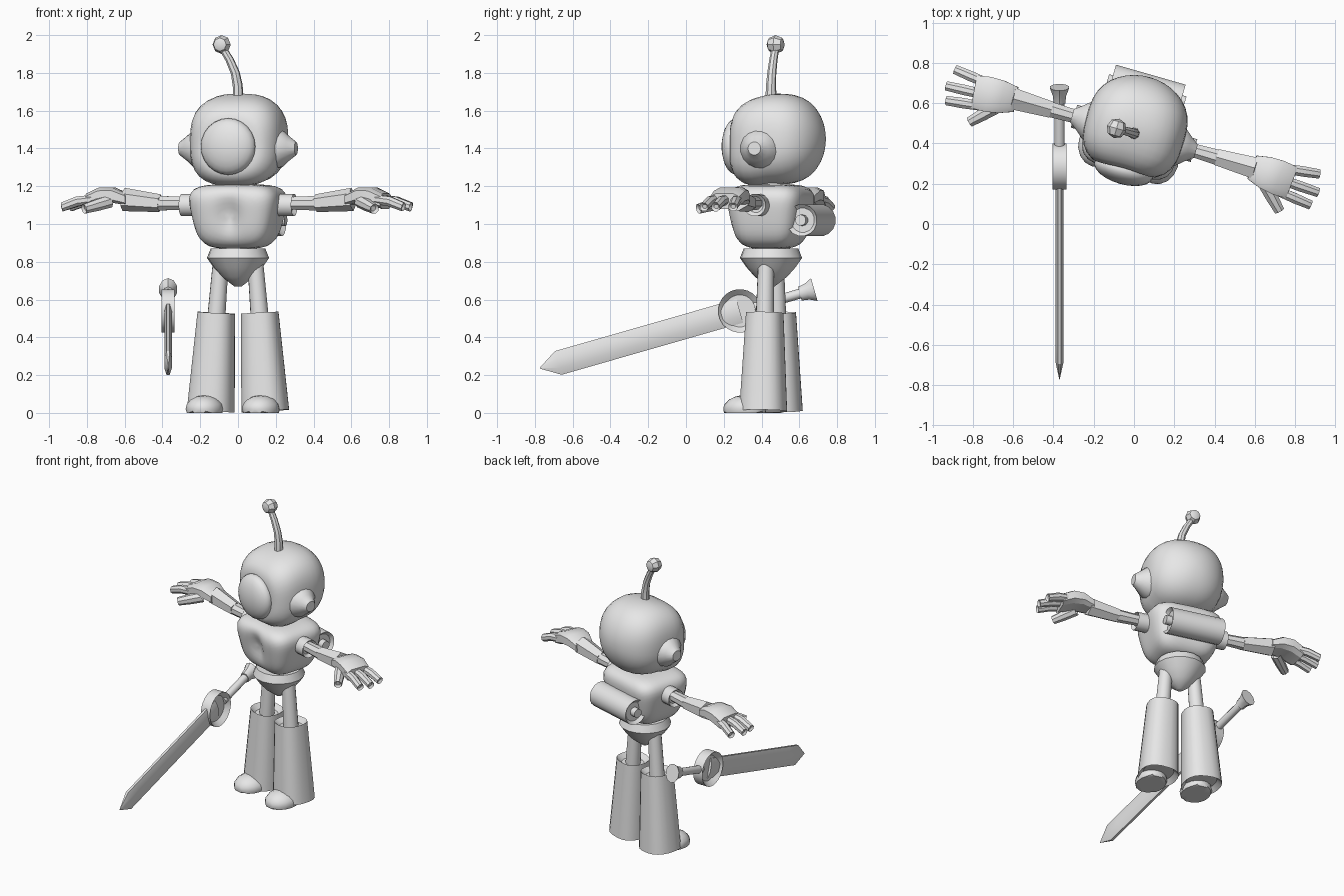
import bpy, bmesh
from math import cos, sin, pi, exp, radians, copysign
from mathutils import Matrix, Vector

cube = bpy.data.objects.get("Cube")
if cube:
    bpy.data.objects.remove(cube, do_unlink=True)

grey = bpy.data.materials.new("plain grey")
grey.use_nodes = True
grey.diffuse_color = (.8, .8, .8, 1)
grey.node_tree.nodes["Principled BSDF"].inputs["Base Color"].default_value = grey.diffuse_color

# The figure is turned a little; the sword is tilted beside it
BODY = Matrix.Translation((0, .45, 0)) @ Matrix.Rotation(radians(-16), 4, 'Z')
SWORD = Matrix.Translation((-.37, .285, .54)) @ Matrix.Rotation(radians(16), 4, 'X')


def finish(name, bm, frame, flip, crease):
    """Mirror if asked, shade and place the part."""
    for v in bm.verts:
        v.co.x *= flip
    bmesh.ops.recalc_face_normals(bm, faces=bm.faces)
    mesh = bpy.data.meshes.new(name)
    bm.to_mesh(mesh)
    bm.free()
    mesh.materials.append(grey)
    for face in mesh.polygons:
        face.use_smooth = True
    mesh.set_sharp_from_angle(angle=radians(crease))
    part = bpy.data.objects.new(name, mesh)
    part.matrix_world = frame
    bpy.context.collection.objects.link(part)


def sweep(name, start, end, radii, sides=16, flat=1, power=2, rounding=0, bend=(0, 0, 0),
          sunk=0, frame=BODY, flip=1, crease=40):
    """Tube with evenly spaced radii, optional arc, rounded ends and sunken caps."""
    start, end, bend = Vector(start), Vector(end), Vector(bend)
    direction = (end - start).normalized()
    turn = direction.to_track_quat('Z', 'Y')
    last = len(radii) - 1
    rings = []
    for i, radius in enumerate(radii):
        t = i / last
        rings.append((start.lerp(end, t) + bend * sin(pi * t), radius))
    if rounding:
        def rounded(ring, inward):
            point, radius = ring
            return [(point + inward * rounding * (1 - sin(a)), radius - rounding * (1 - cos(pi / 2 - a)))
                    for a in (0, pi / 4, pi / 2)]
        rings = rounded(rings[0], direction) + rings[1:-1] + rounded(rings[-1], -direction)[::-1]

    bm = bmesh.new()
    loops = []
    for point, radius in rings:
        loop = []
        for i in range(sides):
            angle = 2 * pi * (i + .5) / sides
            x, y = (copysign(abs(k) ** (2 / power), k) for k in (cos(angle), sin(angle)))
            loop.append(bm.verts.new(point + turn @ Vector((x, y * flat, 0)) * radius))
        loops.append(loop)
    for a, b in zip(loops, loops[1:]):
        for i in range(sides):
            j = (i + 1) % sides
            bm.faces.new((a[i], a[j], b[j], b[i]))
    caps = [bm.faces.new(loops[0]), bm.faces.new(loops[-1])]
    if sunk:
        bmesh.ops.recalc_face_normals(bm, faces=bm.faces)
        bmesh.ops.inset_individual(bm, faces=caps, thickness=sunk, depth=-sunk)
    finish(name, bm, frame, flip, crease)


def pod(name, centre, size, power=2, blend=0, detail=16, shape=None, flip=1, crease=45):
    """Ball squared off by power, more so towards the front with blend; poles on the front axis."""
    bm = bmesh.new()
    bmesh.ops.create_uvsphere(bm, u_segments=detail, v_segments=detail // 2, radius=1,
                              matrix=Matrix.Rotation(pi / 2, 4, 'X'))
    for v in bm.verts:
        unit = v.co.copy()
        p = power - blend * unit.y
        norm = sum(abs(k) ** p for k in unit) ** (1 / p)
        v.co = Vector(c + s * k / norm for c, s, k in zip(centre, size, unit))
        if shape:
            shape(unit, v.co)
    finish(name, bm, BODY, flip, crease)


# Shape rules for the ball-based parts
def recess_face(unit, co):
    if unit.y < 0:
        co.z += .04 * unit.y
        co.y *= .87
    if unit.y < -.84:
        co.y = -.18


def taper_and_dish(unit, co):
    drop = max(0, (1.2 - co.z) * 3)
    narrow = 1 - .28 * drop ** 1.5
    co.x *= narrow
    co.y *= narrow
    if unit.y < 0:
        co.y += .04 * exp(-(co.x / .06) ** 2 - ((co.z - 1.05) / .1) ** 2)


def flatten_sole(unit, co):
    co.z = max(co.z, 0)


# Head and antenna
pod("head", (0, .03, 1.45), (.25, .26, .24), power=2.7, blend=.6, detail=40, shape=recess_face)
pod("visor", (0, -.19, 1.41), (.15, .07, .15), detail=24)
sweep("antenna", (0, 0, 1.66), (-.09, 0, 1.94), (.03, .027, .024, .022, .02), sides=8, bend=(.03, 0, 0))
pod("antenna_ball", (-.09, 0, 1.95), (.05, .05, .05), detail=8, crease=30)
sweep("neck", (0, 0, 1.1), (0, 0, 1.25), (.1, .1))

# Trunk
pod("torso", (0, 0, 1.04), (.25, .21, .17), power=4.5, detail=48, shape=taper_and_dish)
sweep("waist", (0, 0, .8), (0, 0, .95), (.1, .1))
sweep("pelvis", (0, 0, .87), (0, 0, .67), (.145, .165, .13, .085, .02))

# Back tank with end knobs
sweep("back_tank", (-.18, .22, 1.02), (.18, .22, 1.02), (.085, .085), rounding=.02)
sweep("tank_knobs", (-.2, .22, 1.02), (.2, .22, 1.02), (.03, .03), sides=10)

# Paired parts, built on the left and mirrored
for side, flip in (("left", 1), ("right", -1)):
    sweep(side + "_ear", (.2, 0, 1.4), (.32, 0, 1.4), (.11, .1, .065, .035), flip=flip)
    sweep(side + "_shoulder", (.2, 0, 1.1), (.31, 0, 1.1), (.06, .06), rounding=.02, flip=flip)
    sweep(side + "_upper_arm", (.26, 0, 1.11), (.44, 0, 1.11), (.035, .042),
          sides=8, flip=flip, crease=30)
    sweep(side + "_forearm", (.43, 0, 1.11), (.63, 0, 1.13), (.047, .062),
          sides=6, flip=flip, crease=30)
    sweep(side + "_palm", (.61, 0, 1.13), (.82, -.02, 1.12), (.065, .085, .092, .086), flat=.5,
          sides=8, power=3.5, bend=(0, 0, .03), flip=flip, crease=25)
    for finger, base, tip, reach in (("front", -.08, -.1, .94), ("middle", -.02, -.03, .96),
                                     ("back", .04, .06, .94)):
        sweep(f"{side}_{finger}_finger", (.78, base, 1.13), (reach, tip, 1.09), (.026, .028, .025),
              sides=8, rounding=.012, bend=(0, 0, .01), flip=flip)
    sweep(side + "_thumb", (.69, -.06, 1.12), (.8, -.17, 1.08), (.035, .033, .027),
          sides=8, rounding=.012, flip=flip)
    sweep(side + "_thigh", (.095, 0, .8), (.12, 0, .5), (.042, .048), flip=flip)
    sweep(side + "_shin", (.12, 0, .53), (.15, 0, .01), (.097, .124), sides=20,
          power=2.5, rounding=.03, flip=flip)
    pod(side + "_foot", (.155, -.1, .02), (.1, .115, .075), shape=flatten_sole, flip=flip)

# Sword: blade points forward, handle runs back
sweep("blade", (0, 0, 0), (0, -1.1, 0), [.022] * 11 + [.001], sides=8, flat=3.2,
      frame=SWORD, crease=30)
sweep("guard", (-.035, 0, 0), (.035, 0, 0), (.115, .115), sides=24, rounding=.015,
      sunk=.015, frame=SWORD)
sweep("grip", (0, .08, 0), (0, .36, 0), (.026, .026), sides=10, frame=SWORD)
sweep("pommel", (0, .33, 0), (0, .41, 0), (.03, .035, .05), flat=1.25, sides=10, frame=SWORD)
